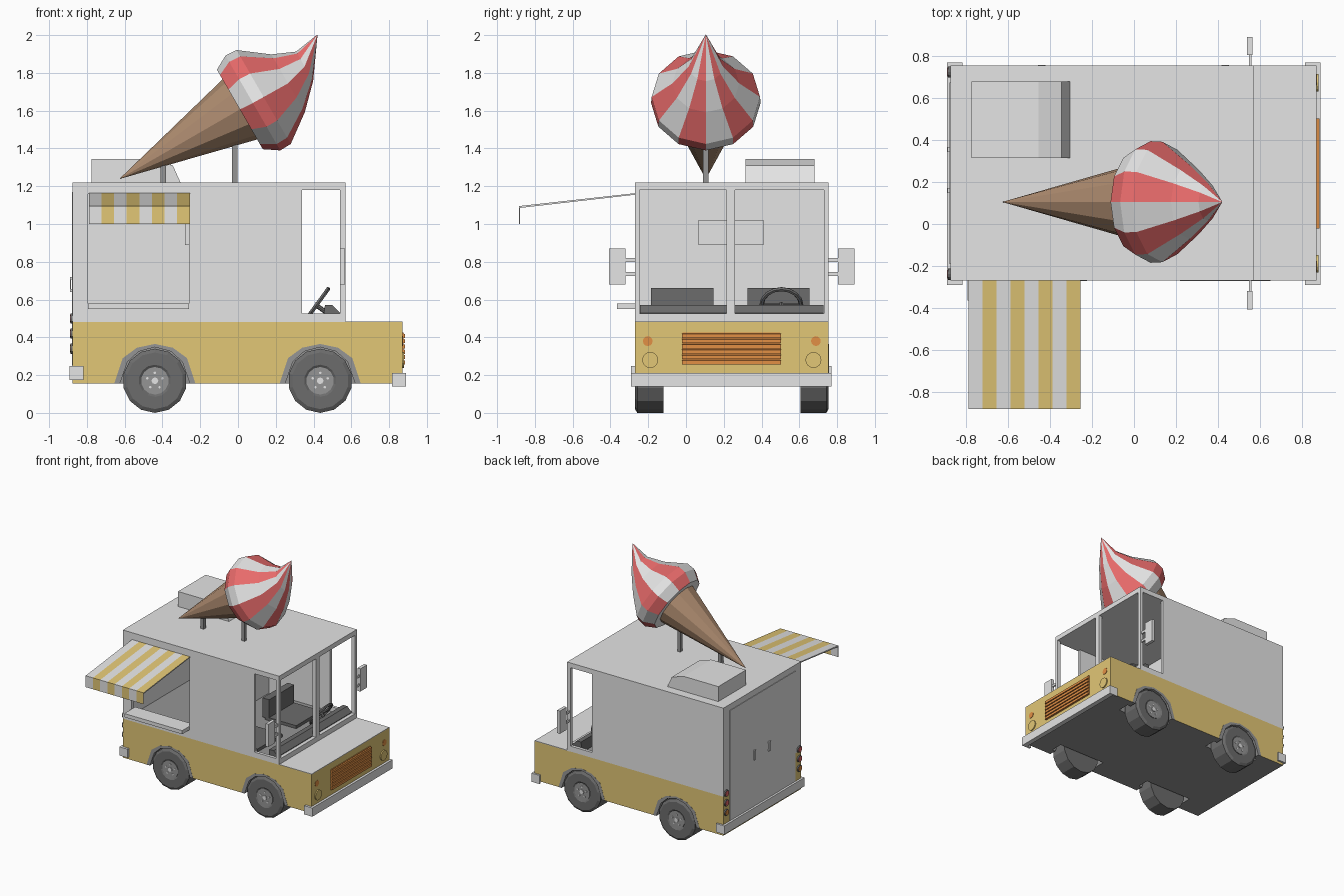
import bpy, bmesh, math
from mathutils import Vector

if "Cube" in bpy.data.objects:
    bpy.data.objects.remove(bpy.data.objects["Cube"])


def material(name, r, g, b):
    m = bpy.data.materials.new(name)
    m.diffuse_color = (r, g, b, 1)
    m.use_nodes = True
    m.node_tree.nodes["Principled BSDF"].inputs["Base Color"].default_value = m.diffuse_color
    return m


WHITE = material("white_paint", .78, .78, .78)
YELLOW = material("yellow_paint", .76, .57, .18)
RED = material("red_syrup", .80, .145, .145)
ORANGE = material("orange_lamp", .76, .28, .06)
BROWN = material("waffle_brown", .42, .26, .16)
DARK = material("dark_rubber", .15, .15, .15)
GREY = material("mid_grey", .30, .30, .30)


def build(name, verts, faces, mats, rule=None):
    """Mesh object; rule(index, face) gives the material index."""
    bm = bmesh.new()
    vs = [bm.verts.new(v) for v in verts]
    made = [bm.faces.new([vs[i] for i in f]) for f in faces]
    bmesh.ops.recalc_face_normals(bm, faces=bm.faces)
    for i, f in enumerate(made):
        f.normal_update()
        f.material_index = rule(i, f) if rule else 0
    me = bpy.data.meshes.new(name)
    bm.to_mesh(me)
    bm.free()
    for m in mats:
        me.materials.append(m)
    ob = bpy.data.objects.new(name, me)
    bpy.context.collection.objects.link(ob)
    return ob


def prism(name, pts, y0, y1, mats, rule=None):
    """Extrude an x-z profile along y."""
    n = len(pts)
    verts = [(x, y, z) for y in (y0, y1) for x, z in pts]
    faces = [list(range(n)), list(range(n, 2 * n))]
    faces += [[i, (i + 1) % n, n + (i + 1) % n, n + i] for i in range(n)]
    return build(name, verts, faces, mats, rule)


def box(name, x0, x1, y0, y1, z0, z1, mat):
    return prism(name, [(x0, z0), (x1, z0), (x1, z1), (x0, z1)], y0, y1, [mat])


def lathe(name, rings, n, origin, axis, up, mats, rule=None):
    """Rings of (distance, radius, offset along up) around an axis."""
    w, u, o = Vector(axis).normalized(), Vector(up).normalized(), Vector(origin)
    v = w.cross(u)
    verts = []
    for t, r, off in rings:
        for k in range(n):
            a = 2 * math.pi * k / n
            verts.append(o + w * t + u * (r * math.cos(a) + off) + v * r * math.sin(a))
    faces = [[j * n + k, j * n + (k + 1) % n, (j + 1) * n + (k + 1) % n, (j + 1) * n + k]
             for j in range(len(rings) - 1) for k in range(n)]
    last = (len(rings) - 1) * n
    faces += [list(range(n)), list(range(last, last + n))]
    return build(name, verts, faces, mats, rule)


def disc(name, origin, axis, r, depth, mat, n=12):
    return lathe(name, [(0, r, 0), (depth, r, 0)], n, origin, axis, (0, 0, 1), [mat])


Y0, Y1, YC = -.27, .755, .2425
X0, XC, X1 = -.875, .57, .87
ZB, ZM, ZT = .155, .48, 1.22
AXLES = (-.44, .435)

# lower body with wheel arches cut into both sides
ARCH = [(-.215, ZB), (-.17, .29), (-.095, .345), (0, .365), (.095, .345), (.17, .29), (.215, ZB)]
profile = [(X0, ZM), (X0, ZB)]
for cx in AXLES:
    profile += [(cx + x, z) for x, z in ARCH]
profile += [(X1, ZB), (X1, ZM)]
under = lambda i, f: int(f.normal.z < -.1)
prism("lower_side_right", profile, Y0, -.11, [YELLOW, GREY], under)
prism("lower_side_left", profile, .595, Y1, [YELLOW, GREY], under)
prism("lower_body", [(X0, ZB), (X1, ZB), (X1, ZM), (X0, ZM)], -.11, .595, [YELLOW, GREY],
      lambda i, f: int(f.normal.z < -.1 or abs(f.normal.y) > .9))
box("bonnet_top", XC - .03, X1, Y0, Y1, ZM - .002, ZM + .003, WHITE)
box("floor", X0 + .02, XC - .03, Y0 + .02, Y1 - .02, ZM, ZM + .005, GREY)

# wheels and arch flares
INNER = [(.185, ZB), (.145, .27), (.085, .325), (0, .348), (-.085, .325), (-.145, .27), (-.185, ZB)]
for cx in AXLES:
    for y, d in ((Y0, 1), (Y1, -1)):
        lathe("tyre", [(.008, .073, 0), (0, .085, 0), (0, .15, 0), (.012, .17, 0), (.15, .17, 0)],
              14, (cx, y, .17), (0, d, 0), (0, 0, 1), [DARK])
        disc("rim", (cx, y + d * .003, .17), (0, d, 0), .073, .02, GREY, 14)
        disc("hub", (cx, y - d * .003, .17), (0, d, 0), .018, .01, WHITE, 8)
        for k in range(5):
            a = k * math.tau / 5
            disc("wheel_nut", (cx + .042 * math.sin(a), y, .17 + .042 * math.cos(a)), (0, d, 0), .007, .01, WHITE, 6)
        prism("arch_flare", [(cx + x, z) for x, z in ARCH + INNER],
              *sorted((y - d * .001, y + d * .06)), [GREY])

# upper body: roof, rear wall and side walls around the openings
box("roof", X0, XC, Y0, Y1, 1.18, ZT, WHITE)
box("rear_wall", X0, X0 + .025, Y0, Y1, ZM, ZT, WHITE)
for ya, yb, gaps in ((Y0, Y0 + .025, [(-.795, -.26, .58, 1.16), (.34, .54, .525, 1.18)]),
                     (Y1 - .025, Y1, [(.34, .54, .525, 1.18)])):
    x = X0
    for ga, gb, za, zb in gaps:
        box("side_wall", x, ga, ya, yb, ZM, ZT, WHITE)
        box("side_wall_sill", ga, gb, ya, yb, ZM, za, WHITE)
        box("side_wall_header", ga, gb, ya, yb, zb, ZT, WHITE)
        x = gb
    box("door_pillar", x, XC, ya, yb, ZM, ZT, WHITE)
box("windscreen_sill", .54, XC, Y0, Y1, ZM, .525, WHITE)
box("windscreen_post", .54, XC, .215, .26, .525, 1.18, WHITE)

# cab interior
box("partition", -.25, -.225, Y0 + .02, Y1 - .02, ZM, 1.18, WHITE)
box("partition_hatch", -.28, -.2, .065, .41, .89, 1.02, WHITE)
for y in (-.02, .49):
    box("seat", .02, .31, y - .165, y + .165, ZM, .51, DARK)
    box("seat_back", .0, .06, y - .165, y + .165, .5, .66, DARK)
prism("dashboard", [(.45, ZM), (.54, ZM), (.54, .53), (.5, .57), (.46, .57)], Y0 + .026, Y1 - .026, [DARK])
bpy.ops.mesh.primitive_torus_add(major_segments=16, minor_segments=6, major_radius=.105, minor_radius=.012,
                                 location=(.415, .505, .57), rotation=(0, math.radians(-54), 0))
wheel = bpy.context.object
wheel.name = "steering_wheel"
wheel.data.materials.append(DARK)
disc("steering_column", (.41, .505, .573), (.81, 0, -.58), .015, .13, DARK, 8)
for s in (-1, 1):
    disc("steering_spoke", (.415, .505, .57), (0, s, 0), .01, .1, DARK, 6)

# serving counter and striped awning
box("counter", -.795, -.26, -.365, -.22, .55, .58, WHITE)
W = .535 / 8
for i in range(8):
    xa, col = -.79 + i * W, (WHITE, YELLOW)[i % 2]
    verts = []
    for x in (xa, xa + W):
        verts += [(x, Y0, 1.163), (x, Y0, 1.155), (x, -.88, 1.085), (x, -.88, 1.0),
                  (x, -.883, 1.0), (x, -.883, 1.095)]
    faces = [list(range(6)), list(range(6, 12))] + [[k, (k + 1) % 6, 6 + (k + 1) % 6, 6 + k] for k in range(6)]
    build("awning_stripe", verts, faces, [WHITE, col],
          lambda i, f: int(abs(f.normal.x) < .5))

# rear door, handles, tail lamps
box("rear_door", X0 - .004, X0, -.19, .675, .25, 1.17, WHITE)
for h in (.16, .355):
    box("door_handle", -.889, -.883, h - .012, h + .012, .64, .72, WHITE)
    for z in (.64, .705):
        box("handle_mount", -.885, X0, h - .012, h + .012, z, z + .015, WHITE)
for s in (-1, 1):
    for z, m in ((.34, ORANGE), (.42, RED), (.5, RED)):
        disc("tail_lamp_housing", (X0, YC + s * .482, z), (-1, 0, 0), .027, .012, DARK)
        disc("tail_lamp", (X0, YC + s * .482, z), (-1, 0, 0), .021, .014, m)

# nose: headlamps, indicators, grille, bumpers
for s in (-1, 1):
    disc("headlamp", (X1, YC + s * .432, .28), (1, 0, 0), .042, .009, YELLOW, 16)
    disc("indicator", (X1, YC + s * .445, .38), (1, 0, 0), .026, .003, ORANGE)
box("grille_plate", X1, X1 + .006, -.018, .498, .255, .425, ORANGE)
for k in range(6):
    z = .257 + k * .028
    prism("grille_slat", [(X1, z), (X1 + .015, z), (X1 + .015, z + .02), (X1, z + .024)], -.022, .502, [ORANGE])
for name, xa, xb, z, side in (("front_bumper", .85, .89, .14, .815), ("rear_bumper", -.893, -.865, .175, -.893)):
    box(name, xa, xb, -.29, .77, z, z + .072, WHITE)
    for ya, yb in ((-.29, Y0), (Y1, .77)):
        box(name + "_corner", side, side + .075, ya, yb, z, z + .072, WHITE)

# door mirrors
for s in (-1, 1):
    ys = lambda a, b: sorted((YC + s * a, YC + s * b))
    box("mirror", .54, .566, *ys(.563, .65), .68, .87, WHITE)
    for z in (.725, .8):
        box("mirror_arm", .548, .56, *ys(.5, .565), z, z + .02, WHITE)

# roof vent and sign poles
prism("roof_vent", [(-.775, 1.21), (-.775, 1.345), (-.455, 1.345), (-.345, 1.31), (-.30, 1.21)], .315, .68, [WHITE])
for x, z in ((-.395, 1.34), (-.017, 1.53)):
    box("cone_pole", x - .014, x + .014, .091, .119, 1.2, z, GREY)

# giant cone with striped swirl, tip bent upward
tip, axis, up = (-.625, .105, 1.24), (.866, 0, .5), (-.5, 0, .866)
lathe("waffle_cone", [(0, .001, 0), (.735, .184, 0)], 12, tip, axis, up, [BROWN])
swirl = [(.733, .243, 0), (.81, .29, -.005), (.875, .287, -.006), (1.023, .177, -.008), (1.144, .09, .026), (1.285, .002, .136)]
lathe("ice_cream_swirl", swirl, 12, tip, axis, up, [WHITE, RED],
      lambda i, f: int(12 <= i < 60 and i % 2 == 1) if i >= 12 else int(i % 2 == 1))
